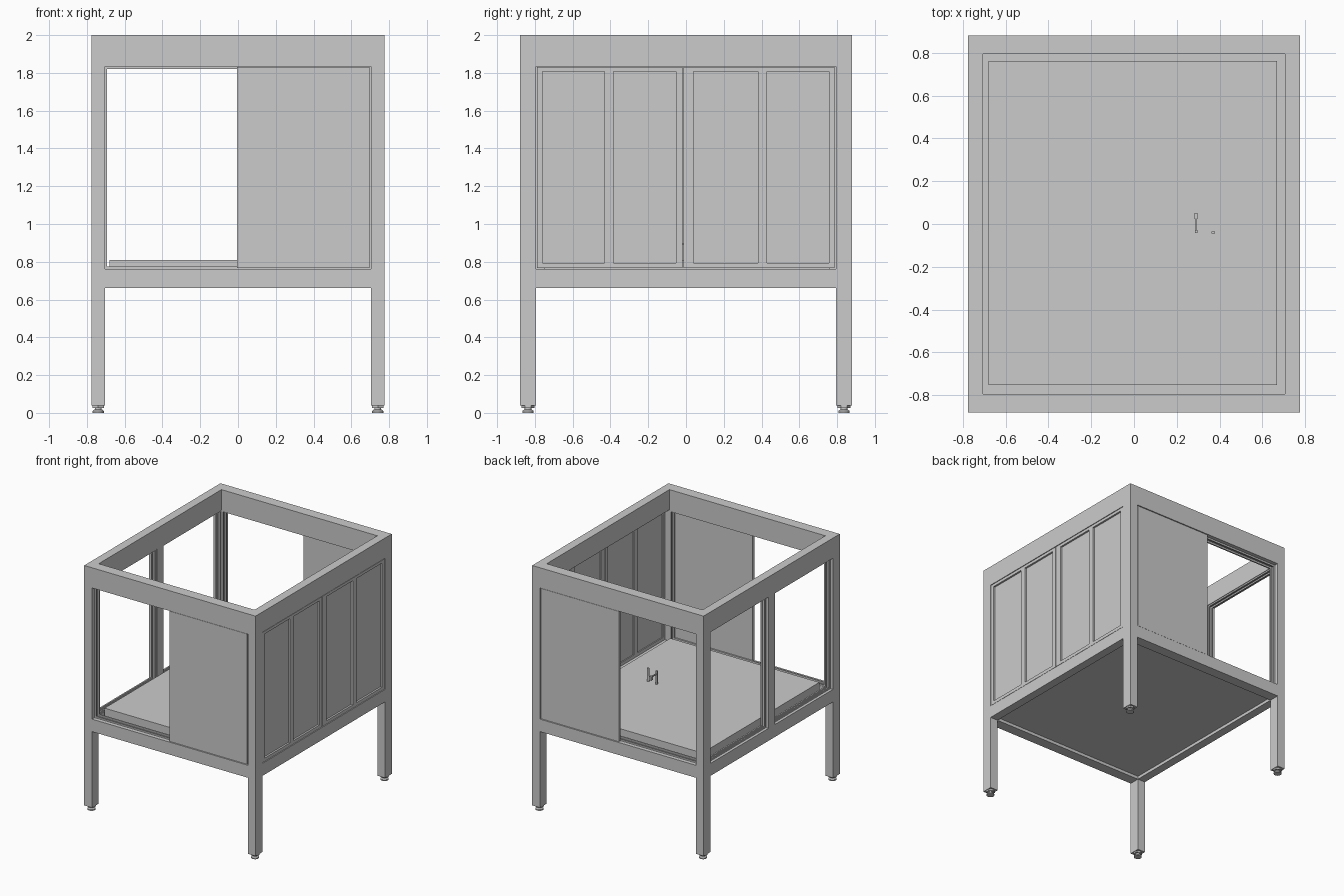
import bpy, bmesh
from mathutils import Matrix, Vector

if "Cube" in bpy.data.objects:
    bpy.data.objects.remove(bpy.data.objects["Cube"])

X, Y = 0.775, 0.88          # outer half sizes
PX, PY = 0.07, 0.087        # post cross-section
IX, IY = X - PX, Y - PY     # inner half sizes
Z0, Z1, Z2 = 0.66, 0.762, 1.835   # lower beam bottom / top, upper beam bottom


def build(name, boxes=(), cyls=()):
    """One object made of boxes (x0,x1,y0,y1,z0,z1) and upright cylinders (x,y,z0,z1,r1,r2,sides)."""
    bm = bmesh.new()
    for x0, x1, y0, y1, z0, z1 in boxes:
        m = Matrix.Translation(((x0 + x1) / 2, (y0 + y1) / 2, (z0 + z1) / 2))
        size = Vector((abs(x1 - x0), abs(y1 - y0), abs(z1 - z0)))
        bmesh.ops.create_cube(bm, size=1, matrix=m @ Matrix.Diagonal(size).to_4x4())
    for x, y, z0, z1, r1, r2, n in cyls:
        bmesh.ops.create_cone(bm, cap_ends=True, segments=n, radius1=r1, radius2=r2,
                              depth=z1 - z0, matrix=Matrix.Translation((x, y, (z0 + z1) / 2)))
    me = bpy.data.meshes.new(name)
    bm.to_mesh(me)
    bm.free()
    ob = bpy.data.objects.new(name, me)
    bpy.context.collection.objects.link(ob)
    return ob


# corner posts and levelling feet
for sx, a in ((-1, "left"), (1, "right")):
    for sy, b in ((-1, "front"), (1, "back")):
        build(f"{b}_{a}_post", [(sx * IX, sx * X, sy * IY, sy * Y, 0.038, 1.999)])
        cx, cy = sx * (X - PX / 2), sy * (Y - PY / 2)
        build(f"{b}_{a}_foot", cyls=[
            (cx, cy, 0.0, 0.010, 0.030, 0.030, 24),
            (cx, cy, 0.010, 0.018, 0.030, 0.020, 24),
            (cx, cy, 0.016, 0.030, 0.018, 0.018, 16),
            (cx, cy, 0.026, 0.038, 0.034, 0.034, 6)])

# upper and lower ring beams
for name, z0, z1 in (("lower", Z0, Z1), ("upper", Z2, 2.0)):
    for s, side in ((-1, "front"), (1, "back")):
        build(f"{name}_{side}_beam", [(-X, X, s * IY, s * Y, z0, z1)])
    for s, side in ((-1, "left"), (1, "right")):
        build(f"{name}_{side}_beam", [(s * IX, s * X, -IY, IY, z0, z1)])

# bottom pan and raised work deck
build("bottom_pan", [(-IX, IX, -IY, IY, 0.685, 0.70)])
build("work_deck", [(-0.68, 0.668, -0.752, 0.76, 0.70, 0.81)])

# front and back: sliding panel over the right half, track lining all round
for s, side in ((-1, "front"), (1, "back")):
    build(f"{side}_panel", [(-0.005, IX - 0.008, s * 0.852, s * 0.876, Z1 + 0.004, Z2 - 0.004)])
    tracks = []
    for y0, y1 in ((0.795, 0.807), (0.835, 0.847)):
        tracks += [(-IX, IX, s * y0, s * y1, Z1, Z1 + 0.012),
                   (-IX, IX, s * y0, s * y1, Z2 - 0.014, Z2),
                   (-IX, -IX + 0.012, s * y0, s * y1, Z1, Z2),
                   (IX - 0.012, IX, s * y0, s * y1, Z1, Z2)]
    build(f"{side}_track", tracks)

# left side: two open bays with a centre mullion and track lining
build("left_mullion", [(-X, -IX, -0.04, 0.04, Z1, Z2)])
lining = []
for x0, x1 in ((-0.722, -0.71), (-0.752, -0.742)):
    for y0, y1 in ((-IY, -0.04), (0.04, IY)):
        lining += [(x0, x1, y0, y1, Z1, Z1 + 0.012), (x0, x1, y0, y1, Z2 - 0.012, Z2),
                   (x0, x1, y0, y0 + 0.012, Z1, Z2), (x0, x1, y1 - 0.012, y1, Z1, Z2)]
build("left_track", lining)

# right side: two framed doors, each with two recessed infill panels
for name, bays in (("front", ((-0.76, -0.432), (-0.385, -0.052))),
                   ("rear", ((0.04, 0.38), (0.428, 0.758)))):
    y0, y1 = (-0.789, -0.018) if name == "front" else (0.006 - 0.02, 0.787)
    za, zb, zc, zd = Z1 + 0.004, 0.793, 1.808, Z2 - 0.004
    x0, x1 = 0.742, 0.773
    (a, b), (c, d) = bays
    build(f"right_{name}_door_frame", [
        (x0, x1, y0, y1, za, zb), (x0, x1, y0, y1, zc, zd),
        (x0, x1, y0, a, zb, zc), (x0, x1, b, c, zb, zc), (x0, x1, d, y1, zb, zc)])
    build(f"right_{name}_door_infill", [(0.750, 0.758, p, q, zb, zc) for p, q in bays])

# small fittings standing on the deck
build("deck_lever", [
    (0.284, 0.296, -0.042, -0.028, 0.81, 0.92),
    (0.286, 0.294, -0.03, 0.03, 0.89, 0.90),
    (0.280, 0.298, 0.025, 0.05, 0.872, 0.905)])
build("deck_pin", [(0.362, 0.378, -0.044, -0.036, 0.81, 0.92)])
